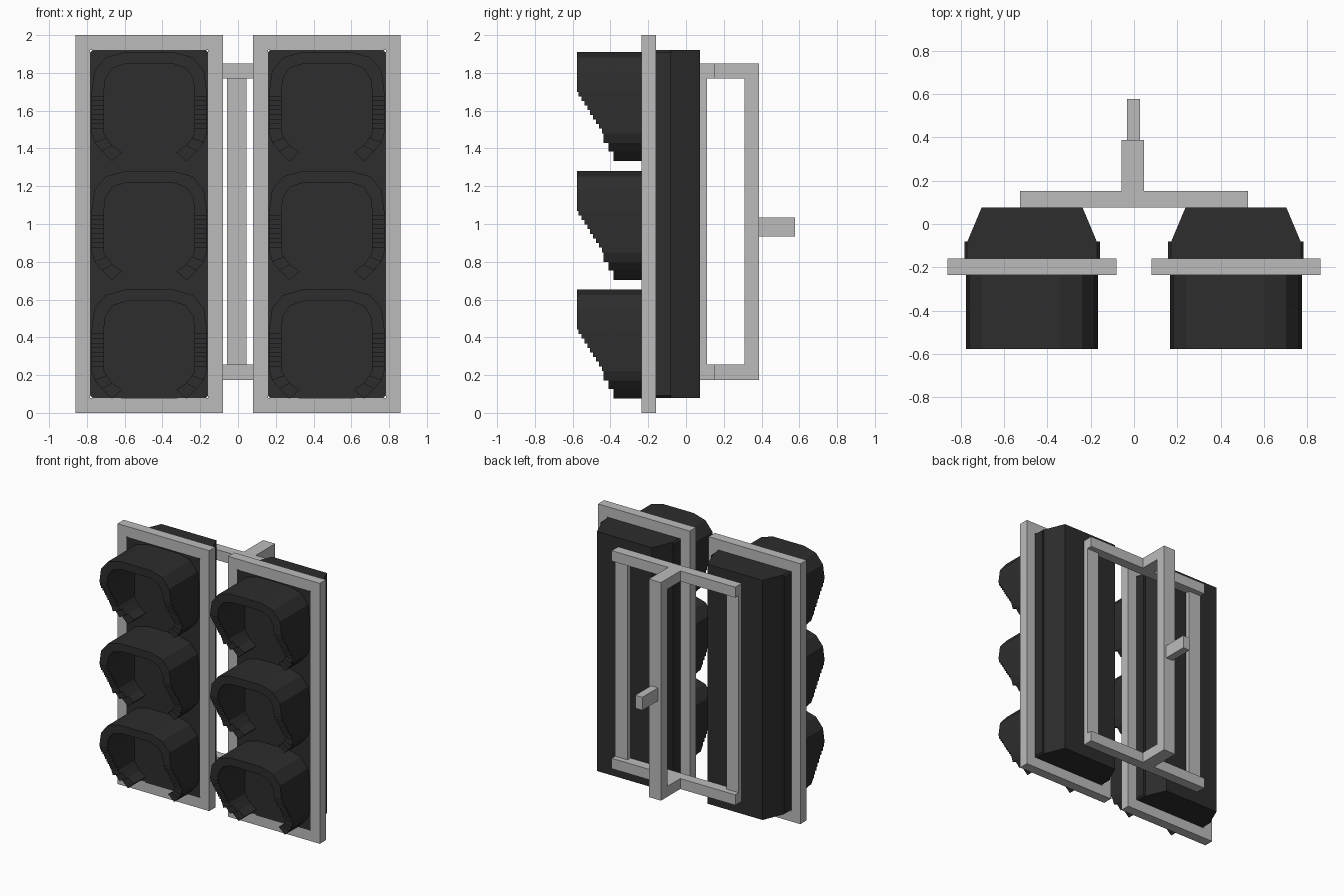
import bpy, bmesh

if "Cube" in bpy.data.objects:
    bpy.data.objects.remove(bpy.data.objects["Cube"], do_unlink=True)


def material(name, value):
    mat = bpy.data.materials.new(name)
    mat.use_nodes = True
    colour = (value, value, value, 1)
    mat.diffuse_color = colour
    mat.node_tree.nodes["Principled BSDF"].inputs["Base Color"].default_value = colour
    return mat


GREY = material("light grey metal", 0.5)
DARK = material("black housing", 0.026)


def finish(name, bm, mat, tidy=True):
    if tidy:
        bmesh.ops.recalc_face_normals(bm, faces=bm.faces)
    mesh = bpy.data.meshes.new(name)
    bm.to_mesh(mesh)
    bm.free()
    mesh.materials.append(mat)
    obj = bpy.data.objects.new(name, mesh)
    bpy.context.collection.objects.link(obj)
    return obj


def box(name, xs, ys, zs, mat):
    bm = bmesh.new()
    bmesh.ops.create_cube(bm, size=1)
    for v in bm.verts:
        for i, (lo, hi) in enumerate((xs, ys, zs)):
            v.co[i] = hi if v.co[i] > 0 else lo
    return finish(name, bm, mat)


def prism(name, points, offset, mat):
    """Extrude a flat outline of 3D points along an offset."""
    bm = bmesh.new()
    face = bm.faces.new([bm.verts.new(p) for p in points])
    new = bmesh.ops.extrude_face_region(bm, geom=[face])["geom"]
    moved = [g for g in new if isinstance(g, bmesh.types.BMVert)]
    bmesh.ops.translate(bm, verts=moved, vec=offset)
    return finish(name, bm, mat)


PLATE_FRONT, PLATE_BACK, HOOD_FRONT = -0.235, -0.16, -0.577
HALF, INNER = 0.39, 0.3125      # half widths of back plate and housing


def frame(name, cx):
    bm = bmesh.new()

    def loop(half, margin, y):
        corners = ((-1, margin), (1, margin), (1, 2 - margin), (-1, 2 - margin))
        return [bm.verts.new((cx + s * half, y, z)) for s, z in corners]

    loops = [loop(HALF, 0, PLATE_FRONT), loop(INNER, 0.08, PLATE_FRONT),
             loop(INNER, 0.08, PLATE_BACK), loop(HALF, 0, PLATE_BACK)]
    for a, b in zip(loops, loops[1:] + loops[:1]):
        for i in range(4):
            j = (i + 1) % 4
            bm.faces.new((a[i], a[j], b[j], b[i]))
    finish(name, bm, GREY)


# Hood half section: outer and inner points, tip to top, with the front of each strip
STEPS = 9
LOW, HIGH = -0.14, 0.08
half_outer = [(0.197, -0.287), (0.25, -0.235), (0.288, -0.19)]
half_inner = [(0.145, -0.24), (0.195, -0.205), (0.225, -0.165)]
fronts = [-0.384, -0.41, -0.437]
for k in range(STEPS + 1):
    t = k / STEPS
    z = LOW + t * (HIGH - LOW)
    half_outer.append((0.305, z))
    half_inner.append((0.24, z))
    fronts.append(-0.437 + (HOOD_FRONT + 0.437) * (k + 0.5) / STEPS)
fronts[-1] = HOOD_FRONT
half_outer += [(0.29, 0.19), (0.23, 0.262), (0.13, 0.29)]
half_inner += [(0.232, 0.15), (0.195, 0.205), (0.12, 0.23)]
fronts += [HOOD_FRONT] * 2


def whole(half):
    return [(-x, z) for x, z in half] + [(x, z) for x, z in reversed(half)]


OUTER, INSIDE = whole(half_outer), whole(half_inner)
FRONTS = fronts + [HOOD_FRONT] + fronts[::-1]


def hood(name, cx, cz):
    bm = bmesh.new()

    def quad(*corners):
        bm.faces.new([bm.verts.new((cx + p[0], y, cz + p[1])) for p, y in corners])

    back = PLATE_FRONT
    for i, f in enumerate(FRONTS):
        o, p, a, b = OUTER[i], OUTER[i + 1], INSIDE[i], INSIDE[i + 1]
        quad((o, back), (o, f), (p, f), (p, back))
        quad((a, back), (b, back), (b, f), (a, f))
        quad((o, f), (a, f), (b, f), (p, f))
    # stair treads and the two open tips
    ends = [back] + FRONTS + [back]
    for o, a, before, after in zip(OUTER, INSIDE, ends, ends[1:]):
        if abs(before - after) > 0.0001:
            quad((o, before), (a, before), (a, after), (o, after))
    bmesh.ops.remove_doubles(bm, verts=bm.verts, dist=0.0001)
    finish(name, bm, DARK, tidy=False)


def lens(name, cx, cz):
    outline = INSIDE + [(0.15, -0.285), (-0.15, -0.285)]
    prism(name, [(cx + x, PLATE_FRONT - 0.006, cz + z) for x, z in outline],
          (0, 0.008, 0), DARK)


for side, sign in (("left", 1), ("right", -1)):
    cx = 0.47 * sign
    frame(side + "_back_plate", cx)
    # housing body with clipped corners
    c, w, lo, hi = 0.012, INNER, 0.08, 1.92
    outline = [(-w + c, lo), (w - c, lo), (w, lo + c), (w, hi - c),
               (w - c, hi), (-w + c, hi), (-w, hi - c), (-w, lo + c)]
    prism(side + "_housing", [(cx + x, PLATE_FRONT, z) for x, z in outline],
          (0, 0.155, 0), DARK)
    # tapered rear cover
    taper = [(-0.298, -0.08), (0.298, -0.08), (0.233, 0.075), (-0.233, 0.075)]
    prism(side + "_rear_cover", [(cx + x, y, lo) for x, y in taper],
          (0, 0, hi - lo), DARK)
    for label, cz in (("top", 1.62), ("middle", 0.99), ("bottom", 0.362)):
        hood(f"{side}_{label}_hood", cx, cz)
        lens(f"{side}_{label}_lens", cx, cz)
    # strip fixed to the rear cover
    xs = sorted((0.42 * sign, 0.525 * sign))
    box(side + "_mounting_strip", xs, (0.075, 0.11), (0.255, 1.77), GREY)

# T shaped brackets, joined by a post with a stub
for label, z in (("upper", 1.77), ("lower", 0.175)):
    tee = [(-0.525, 0.075), (0.525, 0.075), (0.525, 0.152), (0.045, 0.152),
           (0.045, 0.31), (-0.058, 0.31), (-0.058, 0.152), (-0.525, 0.152)]
    prism(label + "_bracket", [(x, y, z) for x, y in tee], (0, 0, 0.08), GREY)
box("rear_post", (-0.058, 0.045), (0.31, 0.387), (0.175, 1.85), GREY)
box("mounting_stub", (-0.033, 0.027), (0.387, 0.577), (0.935, 1.035), GREY)
